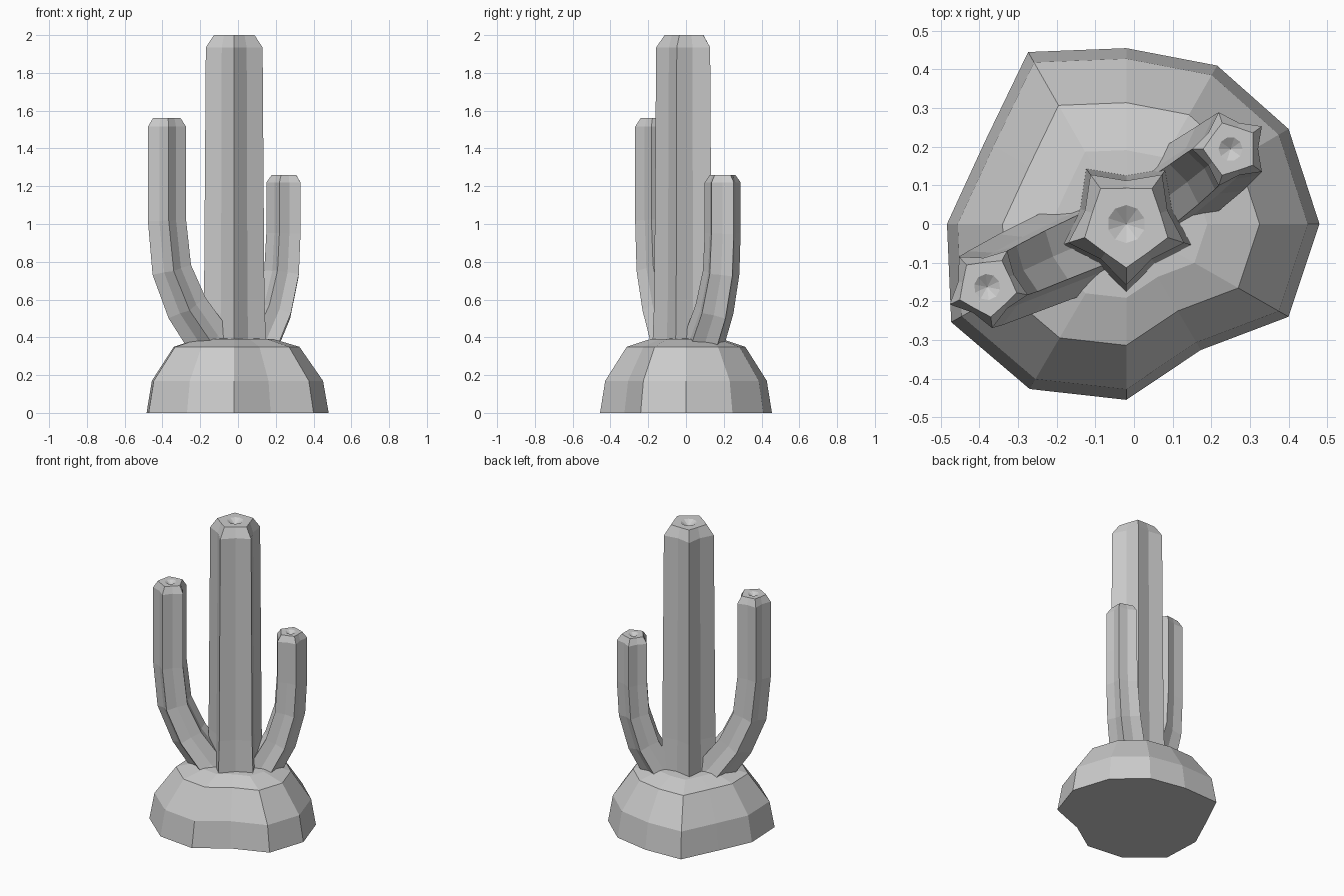
import bpy, bmesh
from math import cos, sin, radians
from mathutils import Vector

if "Cube" in bpy.data.objects:
    bpy.data.objects.remove(bpy.data.objects["Cube"])


def loft(name, rings, tip=None):
    """Skin equal-length rings; close the start flat and the end flat or to a tip."""
    bm = bmesh.new()
    loops = [[bm.verts.new(p) for p in r] for r in rings]
    n = len(loops[0])
    for a, b in zip(loops, loops[1:]):
        for i in range(n):
            j = (i + 1) % n
            bm.faces.new((a[i], a[j], b[j], b[i]))
    bm.faces.new(loops[0][::-1])
    if tip is None:
        bm.faces.new(loops[-1])
    else:
        t = bm.verts.new(tip)
        for i in range(n):
            bm.faces.new((loops[-1][i], loops[-1][(i + 1) % n], t))
    bmesh.ops.recalc_face_normals(bm, faces=bm.faces[:])
    me = bpy.data.meshes.new(name)
    bm.to_mesh(me)
    bm.free()
    ob = bpy.data.objects.new(name, me)
    bpy.context.collection.objects.link(ob)
    return ob


def star(center, direction, r_out, ratio, start):
    """Five-ribbed cross-section facing along direction."""
    q = Vector((0, 0, 1)).rotation_difference(Vector(direction))
    pts = []
    for i in range(10):
        r = r_out * (ratio if i % 2 else 1)
        a = radians(start + 36 * i)
        pts.append(Vector(center) + q @ Vector((r * cos(a), r * sin(a), 0)))
    return pts


def ribbed_stem(name, path, radii, start, cap_r, cap_h, dimple_r, dimple_d):
    """Ribbed column along a path, with a bevelled cap and a conical dimple."""
    pts = [Vector(p) for p in path]
    rings = []
    for i, p in enumerate(pts):
        if i == len(pts) - 1:
            d = Vector((0, 0, 1))
        else:
            d = (pts[i + 1] - p).normalized()
            if i:
                d = (d + (p - pts[i - 1]).normalized()).normalized()
        rings.append(star(p, d, radii[i], 0.71, start))
    top = pts[-1] + Vector((0, 0, cap_h))
    up = (0, 0, 1)
    rings.append(star(top, up, cap_r, 0.82, start))
    rings.append(star(top, up, dimple_r, 1, start))
    return loft(name, rings, top - Vector((0, 0, dimple_d)))


# Rock mound: irregular outline shrunk upwards in steps
outline = [(0.48, 0), (0.40, 0.246), (0.215, 0.41), (-0.02, 0.455),
           (-0.274, 0.445), (-0.385, 0.215), (-0.484, 0.0), (-0.473, -0.254),
           (-0.27, -0.427), (-0.02, -0.455), (0.173, -0.326), (0.40, -0.24)]
levels = [(0, 1), (0.17, 0.94), (0.35, 0.69), (0.39, 0.42)]
cx = -0.02
loft("mound", [[(cx + (x - cx) * s, y * s, z) for x, y in outline]
               for z, s in levels], (cx, 0, 0.4))

# Main trunk
ribbed_stem("trunk", [(cx, 0, 0.3), (cx, 0, 0.6), (cx, 0, 1.935)],
            [0.18, 0.168, 0.158], -90, 0.113, 0.065, 0.049, 0.03)

# Taller left arm
ribbed_stem("left_arm",
            [(-0.05, -0.015, 0.28), (-0.16, -0.065, 0.39), (-0.275, -0.115, 0.56),
             (-0.355, -0.152, 0.76), (-0.38, -0.163, 1.02), (-0.38, -0.163, 1.515)],
            [0.13, 0.125, 0.118, 0.111, 0.107, 0.107], -83, 0.078, 0.045, 0.034, 0.022)

# Shorter right arm
ribbed_stem("right_arm",
            [(0.02, 0.03, 0.26), (0.12, 0.095, 0.37), (0.195, 0.15, 0.54),
             (0.24, 0.186, 0.74), (0.25, 0.194, 0.95), (0.25, 0.194, 1.22)],
            [0.12, 0.115, 0.108, 0.102, 0.1, 0.1], 108, 0.071, 0.04, 0.031, 0.02)
